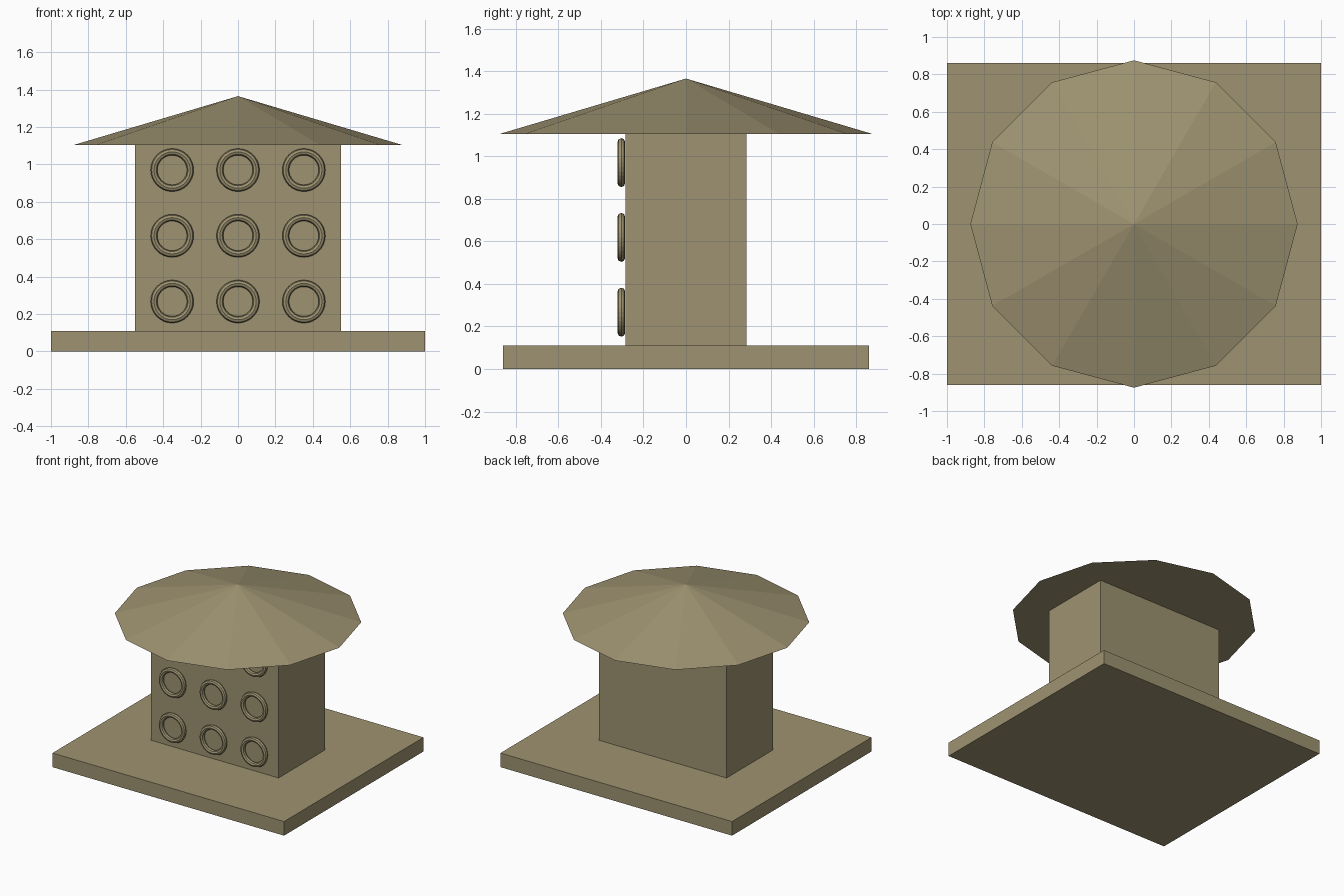
import bpy, math

if "Cube" in bpy.data.objects:
    bpy.data.objects.remove(bpy.data.objects["Cube"])

mat = bpy.data.materials.new("khaki stone")
mat.diffuse_color = (0.342, 0.291, 0.165, 1)
mat.use_nodes = True
mat.node_tree.nodes["Principled BSDF"].inputs["Base Color"].default_value = mat.diffuse_color


def finish(name):
    ob = bpy.context.object
    ob.name = name
    ob.data.materials.append(mat)
    return ob


def box(name, size, z):
    bpy.ops.mesh.primitive_cube_add(size=1, location=(0, 0, z))
    ob = finish(name)
    ob.scale = size
    bpy.ops.object.transform_apply(location=False, rotation=False, scale=True)
    return ob


# Base slab and tower block
box("base_slab", (2.0, 1.72, 0.11), 0.055)
box("body", (1.1, 0.57, 0.995), 0.6075)

# Twelve-sided roof cone with corners on the axes
bpy.ops.mesh.primitive_cone_add(vertices=12, radius1=0.875, radius2=0,
                                depth=0.26, location=(0, 0, 1.235))
finish("roof")

# 3 x 3 grid of rings on the front wall
for row in range(3):
    for col in range(3):
        bpy.ops.mesh.primitive_torus_add(
            major_radius=0.097, minor_radius=0.018,
            major_segments=32, minor_segments=8,
            location=((col - 1) * 0.352, -0.304, 0.267 + row * 0.3515),
            rotation=(math.pi / 2, 0, 0))
        finish(f"ring_{row}_{col}")
